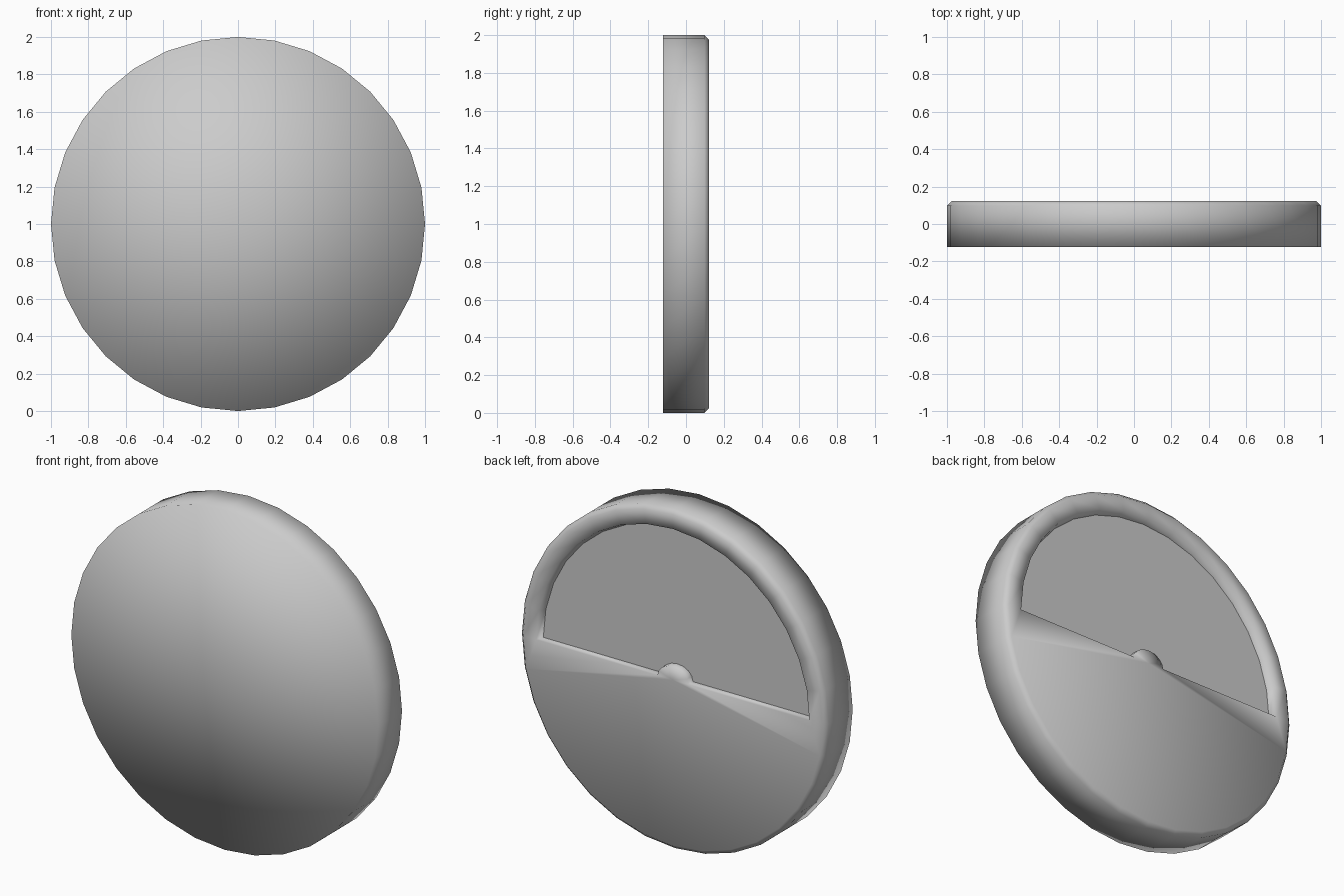
import bpy, bmesh, math

if "Cube" in bpy.data.objects:
    bpy.data.objects.remove(bpy.data.objects["Cube"])

N = 32            # sides of the disc
D = 0.123         # half depth
DIAL_Y = 0.078    # level of the recessed half-disc


def finish(bm, name, smooth):
    bmesh.ops.recalc_face_normals(bm, faces=bm.faces)
    for f in bm.faces:
        f.smooth = smooth
    me = bpy.data.meshes.new(name)
    bm.to_mesh(me)
    bm.free()
    ob = bpy.data.objects.new(name, me)
    bpy.context.collection.objects.link(ob)
    return ob


def polar(r, i, y, n=N, cz=1.0):
    a = 2 * math.pi * i / n
    return (r * math.cos(a), y, cz + r * math.sin(a))


def opening(bm, r, y):
    """Half-round opening outline: arc over the top, then back along the hub."""
    arc = [bm.verts.new(polar(r, i, y)) for i in range(N // 2 + 1)]
    hub = []
    for k in range(9):
        a = math.pi * k / 8
        hub.append(bm.verts.new((-0.1 * math.cos(a), y, 1 + 0.078 * math.sin(a))))
    return arc, hub


# Casing: front face, side wall, chamfer, rim and lower cover plate
bm = bmesh.new()
front, back, chamfer = [
    [bm.verts.new(polar(r, i, y)) for i in range(N)]
    for r, y in ((1, -D), (1, D - 0.025), (0.975, D))]
front_mid = bm.verts.new((0, -D, 1))
plate_mid = bm.verts.new((0, D, 1))
arc, hub = opening(bm, 0.89, D)
arc_low, hub_low = opening(bm, 0.875, DIAL_Y)
H = N // 2
for i in range(N):
    j = (i + 1) % N
    bm.faces.new((front_mid, front[i], front[j]))
    bm.faces.new((front[i], front[j], back[j], back[i]))
    bm.faces.new((back[i], back[j], chamfer[j], chamfer[i]))
    if i < H:
        bm.faces.new((chamfer[i], chamfer[j], arc[j], arc[i]))
    elif i == H:
        bm.faces.new((plate_mid, hub[0], arc[H], chamfer[i], chamfer[j]))
    elif i == N - 1:
        bm.faces.new((plate_mid, chamfer[i], chamfer[j], arc[0], hub[-1]))
    else:
        bm.faces.new((plate_mid, chamfer[i], chamfer[j]))

# Hub bump on the cover plate
for a, b in zip(hub, hub[1:]):
    bm.faces.new((plate_mid, a, b))

# Inner walls of the opening
loop, low = arc + hub, arc_low + hub_low
for k in range(len(loop)):
    m = (k + 1) % len(loop)
    bm.faces.new((loop[k], loop[m], low[m], low[k]))

# Crisp straight edges on either side of the hub
for a, b in ((arc[H], hub[0]), (hub[-1], arc[0])):
    bm.edges.get((a, b)).smooth = False
finish(bm, "casing", True)

# Recessed flat half-disc
bm = bmesh.new()
arc, hub = opening(bm, 0.875, DIAL_Y)
bm.faces.new(arc + hub)
dial = finish(bm, "recessed_panel", False)
if dial.data.polygons[0].normal.y < 0:
    dial.data.flip_normals()
